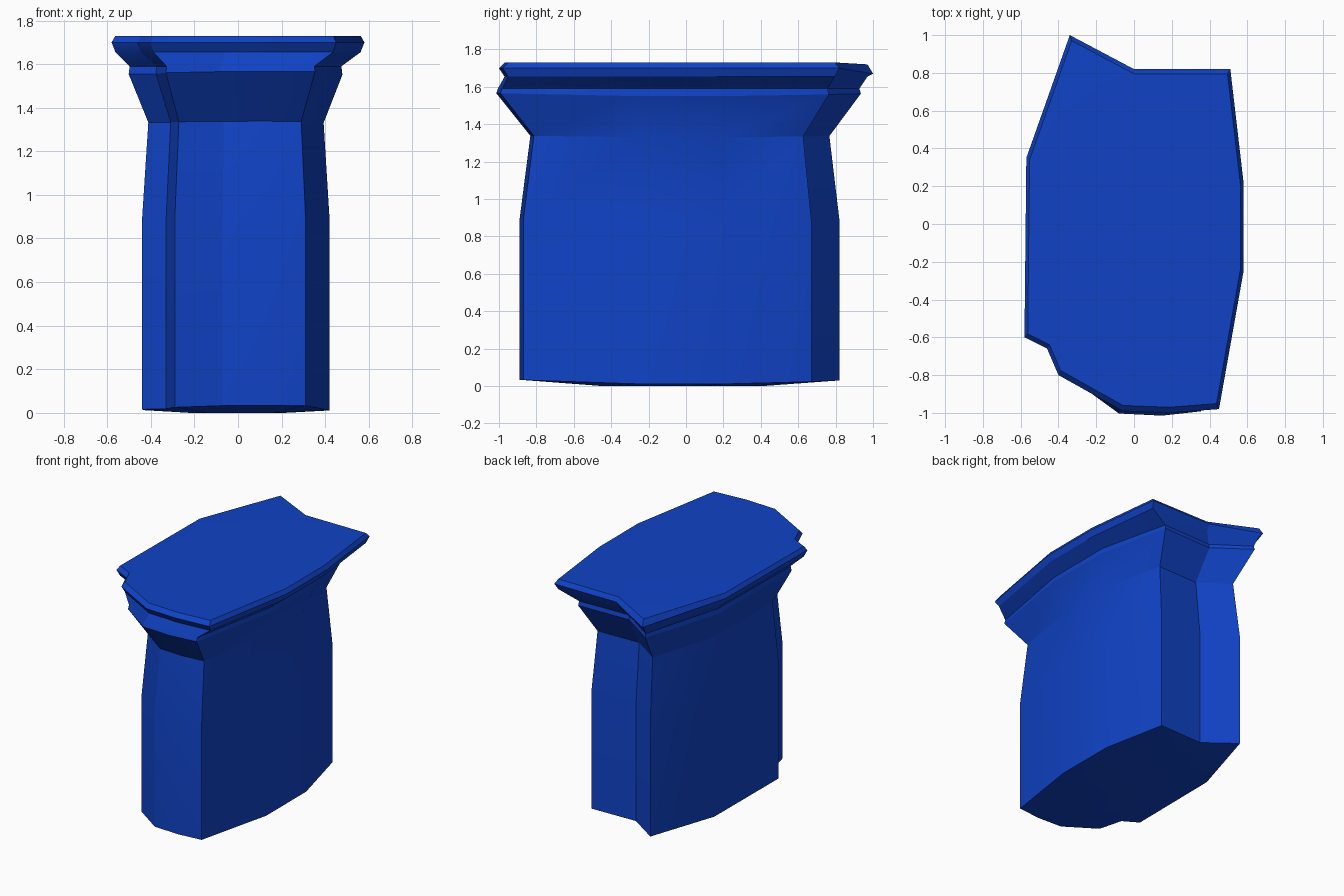
import bpy
import bmesh
import math

default_cube = bpy.data.objects.get("Cube")
if default_cube:
    bpy.data.objects.remove(default_cube, do_unlink=True)

# Flat blue material
blue = bpy.data.materials.new("deep_blue")
blue.use_nodes = True
colour = (0.005, 0.055, 0.56, 1)
blue.diffuse_color = colour
blue.node_tree.nodes["Principled BSDF"].inputs["Base Color"].default_value = colour

# Matching plan outlines of the shaft and the cap, counter-clockwise from the front
SHAFT = [(-.07, -.88), (.13, -.89), (.31, -.87), (.42, -.27), (.42, .2), (.31, .67),
         (-.05, .66), (-.28, .82), (-.43, .28), (-.44, -.46), (-.33, -.53), (-.29, -.72)]
CAP = [(-.06, -.99), (.19, -1), (.45, -.98), (.58, -.25), (.58, .22), (.51, .82),
       (0, .82), (-.34, 1), (-.57, .35), (-.58, -.6), (-.46, -.66), (-.4, -.8)]
BACK_TIP = 7


def ring(bm, outline, scale, height, bulge=0, tip_drop=0):
    """Add one horizontal loop; bulge lifts its ends, tip_drop lowers the back tip."""
    loop = []
    for index, (x, y) in enumerate(outline):
        z = height + bulge * y * y
        if index == BACK_TIP:
            z -= tip_drop
        loop.append(bm.verts.new((x * scale, y * scale, z)))
    return loop


def bridge(bm, lower, upper):
    """Join two loops with a band of quads."""
    count = len(lower)
    for i in range(count):
        j = (i + 1) % count
        bm.faces.new((lower[i], lower[j], upper[j], upper[i]))


def loft(name, build_rings):
    """Make a closed solid from a stack of loops."""
    bm = bmesh.new()
    rings = build_rings(bm)
    for lower, upper in zip(rings, rings[1:]):
        bridge(bm, lower, upper)
    bm.faces.new(list(reversed(rings[0])))
    bm.faces.new(rings[-1])
    bmesh.ops.recalc_face_normals(bm, faces=bm.faces)
    mesh = bpy.data.meshes.new(name)
    bm.to_mesh(mesh)
    bm.free()
    mesh.materials.append(blue)
    obj = bpy.data.objects.new(name, mesh)
    bpy.context.collection.objects.link(obj)
    bpy.ops.object.select_all(action='DESELECT')
    obj.select_set(True)
    bpy.context.view_layer.objects.active = obj
    bpy.ops.object.shade_smooth_by_angle(angle=math.radians(25))
    return obj


def pillar_rings(bm):
    return [
        # Shallow domed base
        ring(bm, SHAFT, .5, 0),
        ring(bm, SHAFT, 1, .01, bulge=.03),
        # Straight shaft tapering to the neck
        ring(bm, SHAFT, 1, .89),
        ring(bm, SHAFT, .935, 1.33, bulge=.01),
        # Flared collar and its lip
        ring(bm, SHAFT, 1.14, 1.55, bulge=.02),
        ring(bm, SHAFT, 1.13, 1.59),
        # Overhanging cap slab
        ring(bm, CAP, .97, 1.655),
        ring(bm, CAP, 1, 1.7, tip_drop=.03),
        ring(bm, CAP, .97, 1.73, tip_drop=.01),
        ring(bm, CAP, .8, 1.73),
    ]


loft("pillar_with_cap", pillar_rings)
